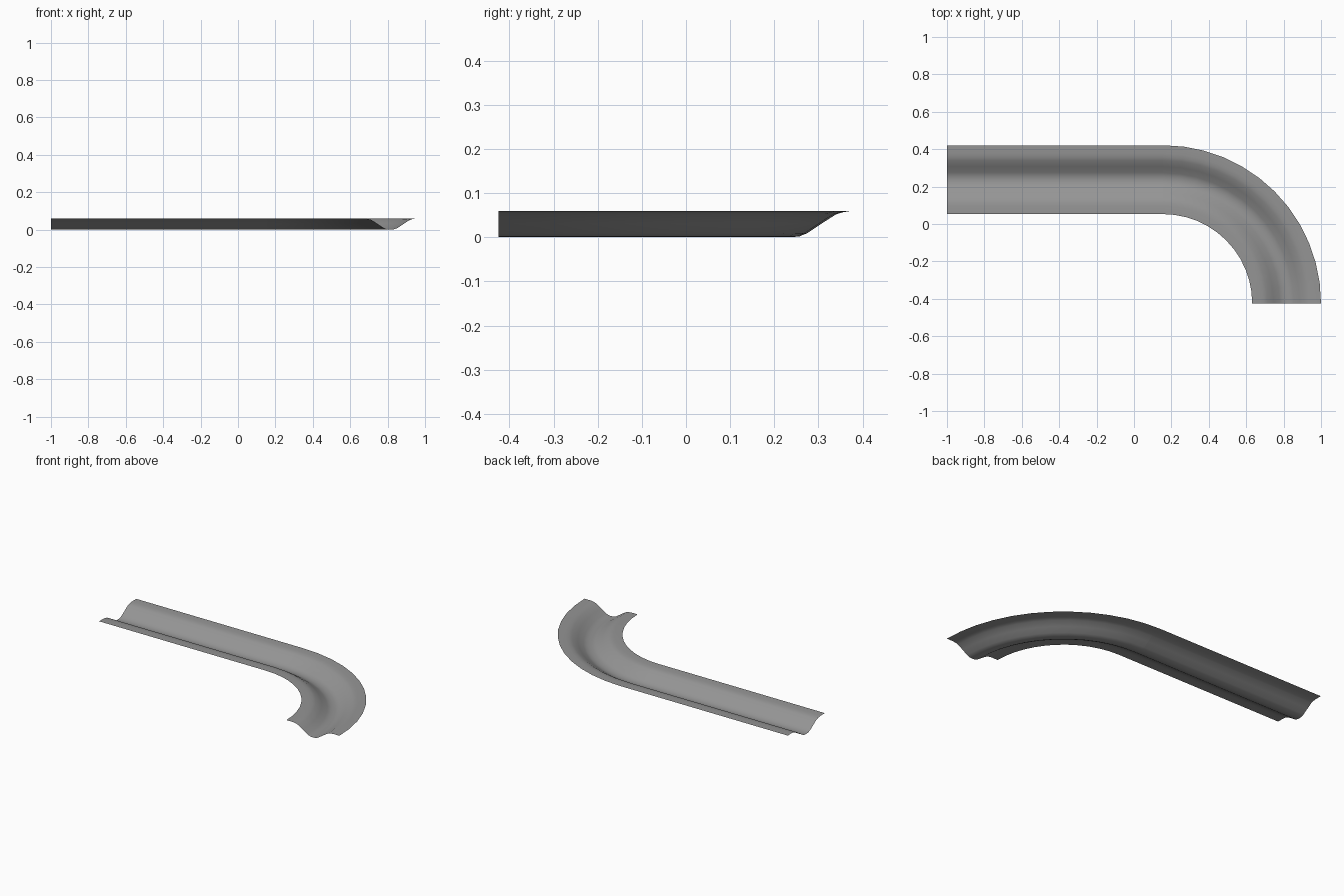
import bpy, math

cube = bpy.data.objects.get("Cube")
if cube:
    bpy.data.objects.remove(cube, do_unlink=True)

# One flat grey for the whole channel
grey = bpy.data.materials.new("concrete grey")
grey.use_nodes = True
COLOUR = (0.3, 0.3, 0.3, 1)
grey.diffuse_color = COLOUR
grey.node_tree.nodes["Principled BSDF"].inputs["Base Color"].default_value = COLOUR

# Half cross-section: offset from the centre line, height
HALF = [(0.0, 0.0), (0.02, 0.002), (0.037, 0.009), (0.07, 0.031),
        (0.103, 0.052), (0.12, 0.057), (0.14, 0.06), (0.184, 0.06)]
PROFILE = [(-o, z) for o, z in reversed(HALF[1:])] + HALF

# Bend centre and centre-line radius
CX, CY, RADIUS = 0.155, -0.424, 0.661


def sweep(name, stations):
    """Sweep the profile through (origin x, origin y, angle) stations."""
    verts, faces = [], []
    n = len(PROFILE)
    for x, y, a in stations:
        for o, z in PROFILE:
            r = RADIUS + o
            verts.append((x + r * math.sin(a), y + r * math.cos(a), z))
    for i in range(len(stations) - 1):
        for j in range(n - 1):
            k = i * n + j
            faces.append((k, k + n, k + n + 1, k + 1))
    mesh = bpy.data.meshes.new(name)
    mesh.from_pydata(verts, [], faces)
    mesh.materials.append(grey)
    mesh.shade_smooth()
    obj = bpy.data.objects.new(name, mesh)
    bpy.context.collection.objects.link(obj)
    return obj


# Straight run, then the quarter bend
STEPS = 12
sweep("straight_channel", [(-1, CY, 0), (CX, CY, 0)])
sweep("curved_channel", [(CX, CY, math.pi / 2 * i / STEPS) for i in range(STEPS + 1)])
